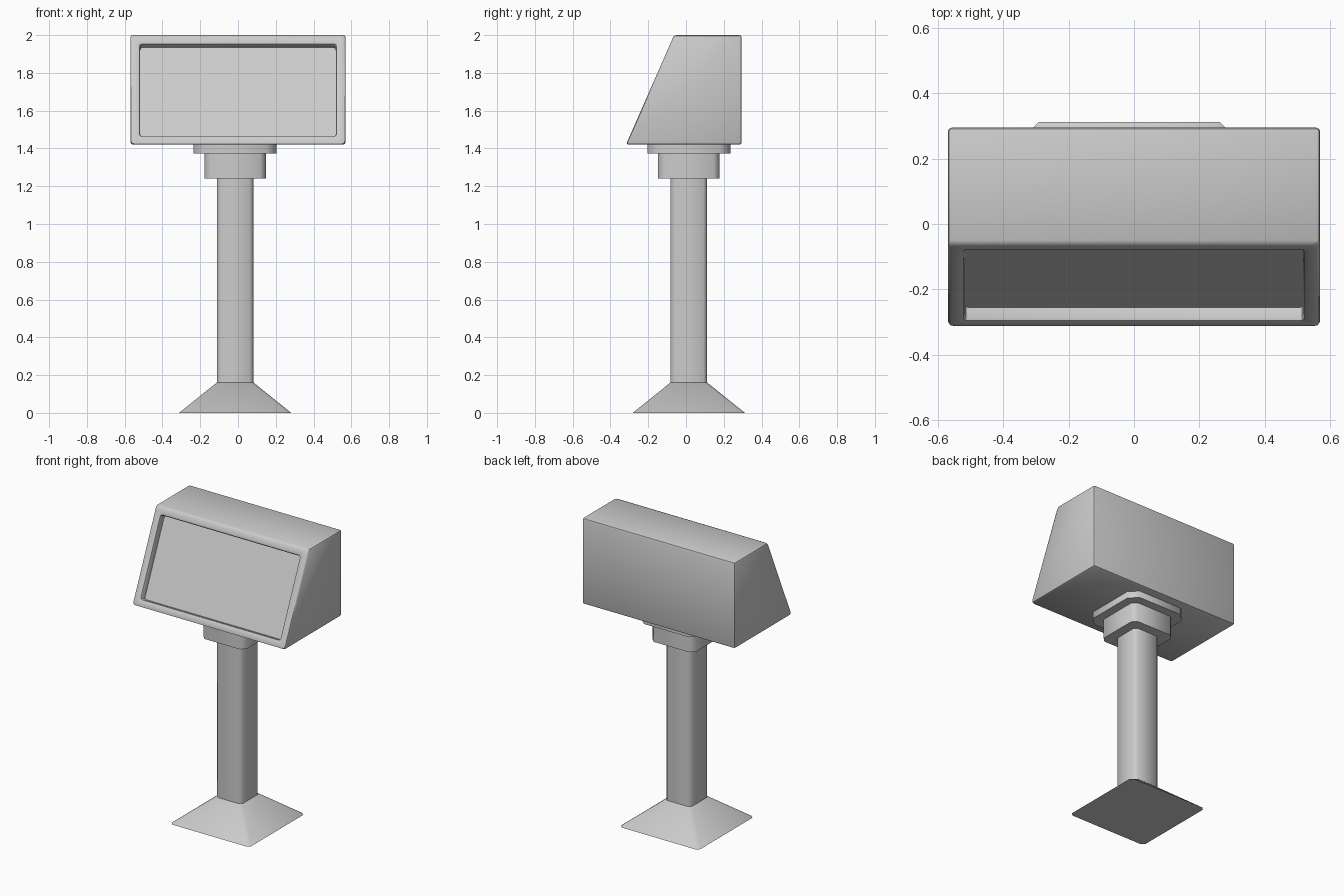
import bpy, bmesh
from mathutils import Vector

if "Cube" in bpy.data.objects:
    bpy.data.objects.remove(bpy.data.objects["Cube"])

CX, CY = -0.015, 0.015   # axis of the stand


def finish(name, bm, angle=0.6):
    bmesh.ops.recalc_face_normals(bm, faces=bm.faces)
    me = bpy.data.meshes.new(name)
    bm.to_mesh(me)
    bm.free()
    ob = bpy.data.objects.new(name, me)
    bpy.context.collection.objects.link(ob)
    bpy.ops.object.select_all(action='DESELECT')
    ob.select_set(True)
    bpy.context.view_layer.objects.active = ob
    bpy.ops.object.shade_smooth_by_angle(angle=angle)
    return ob


def ring(bm, half, cut, z):
    """Square with chamfered corners."""
    s = half - cut
    pts = [(s, -half), (half, -s), (half, s), (s, half),
           (-s, half), (-half, s), (-half, -s), (-s, -half)]
    return [bm.verts.new((CX + x, CY + y, z)) for x, y in pts]


def block(name, z0, z1, half0, half1, cut0, cut1, angle=0.9):
    bm = bmesh.new()
    lo, hi = ring(bm, half0, cut0, z0), ring(bm, half1, cut1, z1)
    for i in range(8):
        j = (i + 1) % 8
        bm.faces.new((lo[i], lo[j], hi[j], hi[i]))
    bm.faces.new(lo[::-1])
    bm.faces.new(hi)
    return finish(name, bm, angle)


# Stand: flared foot, post, collar and mounting plate
block("foot", 0, 0.16, 0.297, 0.098, 0.02, 0.02)
block("post", 0.16, 1.245, 0.097, 0.097, 0.02, 0.02)
block("collar", 1.24, 1.376, 0.162, 0.162, 0.03, 0.03)
block("mounting_plate", 1.374, 1.425, 0.22, 0.22, 0.055, 0.055)

# Display housing: wedge profile extruded across x
bm = bmesh.new()
profile = [(-0.318, 1.42), (0.295, 1.42), (0.295, 2.0), (-0.063, 2.0)]
side = bm.faces.new([bm.verts.new((-0.57, y, z)) for y, z in profile])
ext = bmesh.ops.extrude_face_region(bm, geom=[side])
bmesh.ops.translate(bm, vec=(1.14, 0, 0),
                    verts=[v for v in ext["geom"] if isinstance(v, bmesh.types.BMVert)])
bmesh.ops.recalc_face_normals(bm, faces=bm.faces)

# Recessed screen in the sloping front
front = min(bm.faces, key=lambda f: f.normal.y)
bmesh.ops.inset_region(bm, faces=[front], thickness=0.074)
inward = -front.normal.copy() * 0.045
screen = bmesh.ops.extrude_discrete_faces(bm, faces=[front])["faces"][0]
bmesh.ops.translate(bm, vec=inward, verts=screen.verts)
edges = [e for e in bm.edges if e not in set(screen.edges)]
bmesh.ops.bevel(bm, geom=edges, offset=0.013, segments=2, profile=0.5,
                affect='EDGES', clamp_overlap=True)
finish("display_housing", bm)
